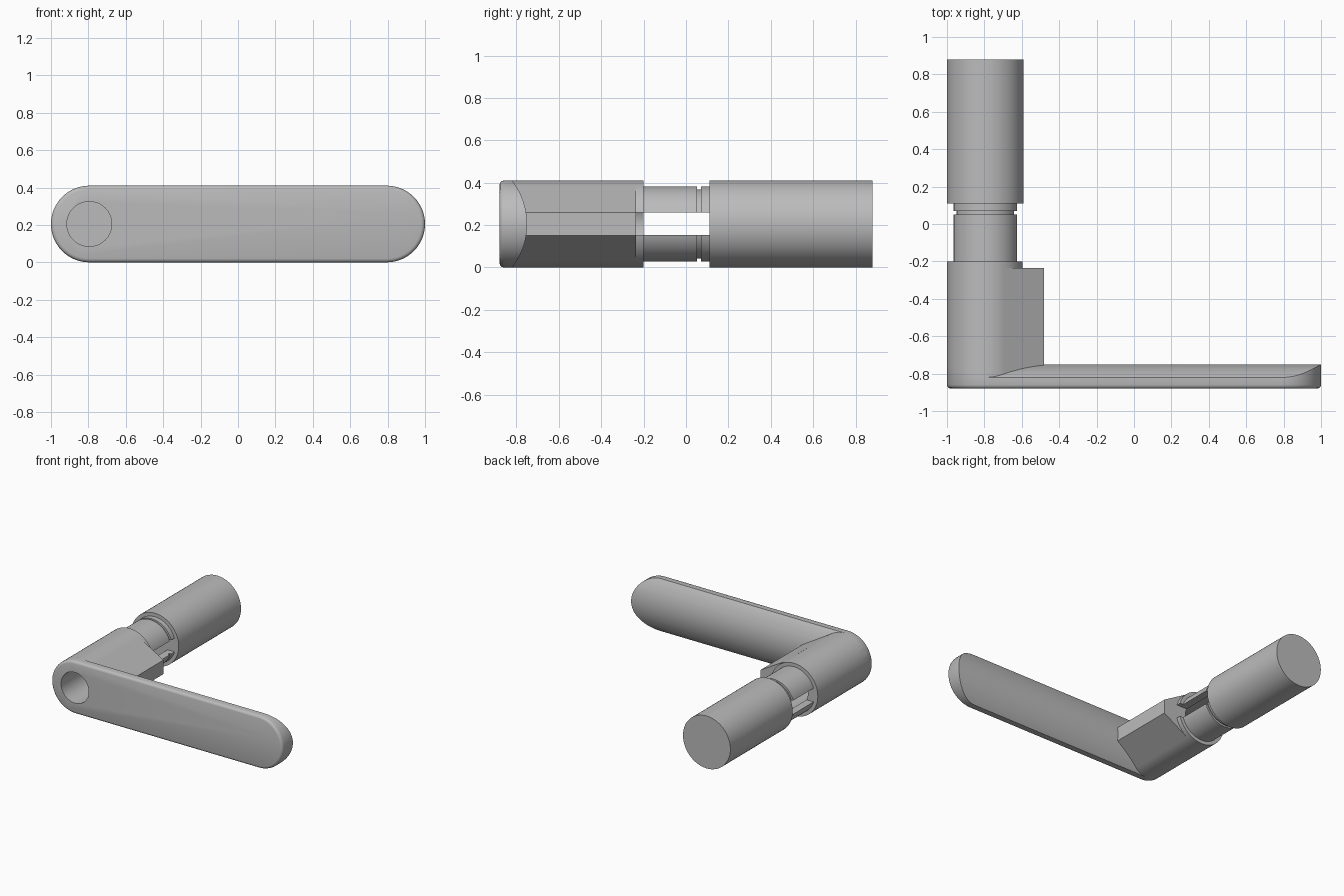
import bpy, bmesh
from math import pi, sin, cos, sqrt, radians

if "Cube" in bpy.data.objects:
    bpy.data.objects.remove(bpy.data.objects["Cube"], do_unlink=True)

R = 0.205            # outer radius, also the height of the axis above the ground
AX = -0.795          # x of the hub axis
SEG = 32             # steps in each half circle

grey = bpy.data.materials.new("satin_grey")
grey.use_nodes = True
grey.diffuse_color = (0.5, 0.5, 0.5, 1)
grey.node_tree.nodes["Principled BSDF"].inputs["Base Color"].default_value = (0.5, 0.5, 0.5, 1)


def loft(name, rings):
    """Closed solid through rings of equal point count."""
    bm = bmesh.new()
    loops = [[bm.verts.new(p) for p in ring] for ring in rings]
    n = len(loops[0])
    for a, b in zip(loops, loops[1:]):
        for i in range(n):
            j = (i + 1) % n
            bm.faces.new((a[i], a[j], b[j], b[i]))
    bm.faces.new(loops[0])
    bm.faces.new(loops[-1])
    bmesh.ops.recalc_face_normals(bm, faces=bm.faces)
    mesh = bpy.data.meshes.new(name)
    bm.to_mesh(mesh)
    bm.free()
    mesh.materials.append(grey)
    ob = bpy.data.objects.new(name, mesh)
    bpy.context.collection.objects.link(ob)
    return ob


def capsule(y, r, x_end=AX):
    """Stadium outline at depth y; a circle when x_end is the hub axis."""
    extra = 1 if x_end != AX else 0
    left = [pi / 2 + pi * i / SEG for i in range(SEG + extra)]
    right = [-pi / 2 + pi * i / SEG for i in range(SEG + extra)]
    return ([(AX + r * cos(a), y, R + r * sin(a)) for a in left]
            + [(x_end + r * cos(a), y, R + r * sin(a)) for a in right])


def turned(name, profile, x_end=AX):
    return loft(name, [capsule(y, r, x_end) for y, r in profile])


def box(name, x0, x1, y0, y1, z0, z1):
    return loft(name, [[(x0, y, z0), (x1, y, z0), (x1, y, z1), (x0, y, z1)] for y in (y0, y1)])


def boolean(ob, tool, operation):
    mod = ob.modifiers.new(operation.lower(), 'BOOLEAN')
    mod.object, mod.operation, mod.solver = tool, operation, 'EXACT'
    bpy.context.view_layer.objects.active = ob
    bpy.ops.object.modifier_apply(modifier=mod.name)


# Lever arm: stadium with a softened front rim and a crowned back
arm = turned("lever_arm", [(-0.88, R - 0.02), (-0.877, R - 0.01), (-0.87, R - 0.003),
                           (-0.86, R), (-0.7, R)], -AX)
crown = 0.335
section = [(-1, 0.5), (-1, -0.1)]
for i in range(25):
    z = -0.22 + 0.44 * i / 24
    section.append((-0.75 - crown + sqrt(crown ** 2 - z ** 2), R + z))
crown_tool = loft("crown_tool", [[(x, y, z) for y, z in section] for x in (-1.2, 1.2)])
boolean(arm, crown_tool, 'INTERSECT')

# Hub, with a tapered gusset tangent to it
hub = turned("hub", [(-0.83, R), (-0.2, R)])
c, s = R * cos(pi / 3), R * sin(pi / 3)
tip = -0.48
half = s - (tip - AX - c) / sqrt(3)
wedge = [(AX, R), (AX + c, R + s), (tip, R + half), (tip, R - half), (AX + c, R - s)]
gusset = loft("gusset", [[(x, y, z) for x, z in wedge] for y in (-0.84, -0.235)])

# Neck with a retaining groove, and the plain handle cylinder
neck = turned("neck", [(-0.25, 0.177), (0.052, 0.177), (0.052, 0.162), (0.07, 0.162),
                       (0.07, 0.177), (0.115, 0.177)])
handle = turned("handle_cylinder", [(0.11, R), (0.88, R)])

# Bore through the front and slot through the neck
bore = turned("bore_tool", [(-1, 0.12), (0.2, 0.12)])
slot_open = box("slot_open_tool", AX, 0, -0.235, 0.2, R - 0.052, R + 0.054)
slot_back = box("slot_back_tool", -1.2, AX + 0.05, -0.2, 0.2, R - 0.052, R + 0.054)
for part in (arm, hub, gusset, neck):
    boolean(part, bore, 'DIFFERENCE')
for part in (hub, neck):
    boolean(part, slot_open, 'DIFFERENCE')
boolean(neck, slot_back, 'DIFFERENCE')

for tool in (crown_tool, bore, slot_open, slot_back):
    bpy.data.objects.remove(tool, do_unlink=True)

# Smooth curved faces, keep hard edges
bpy.ops.object.select_all(action='DESELECT')
for part in (arm, hub, gusset, neck, handle):
    part.select_set(True)
bpy.context.view_layer.objects.active = arm
bpy.ops.object.shade_smooth_by_angle(angle=radians(30))
